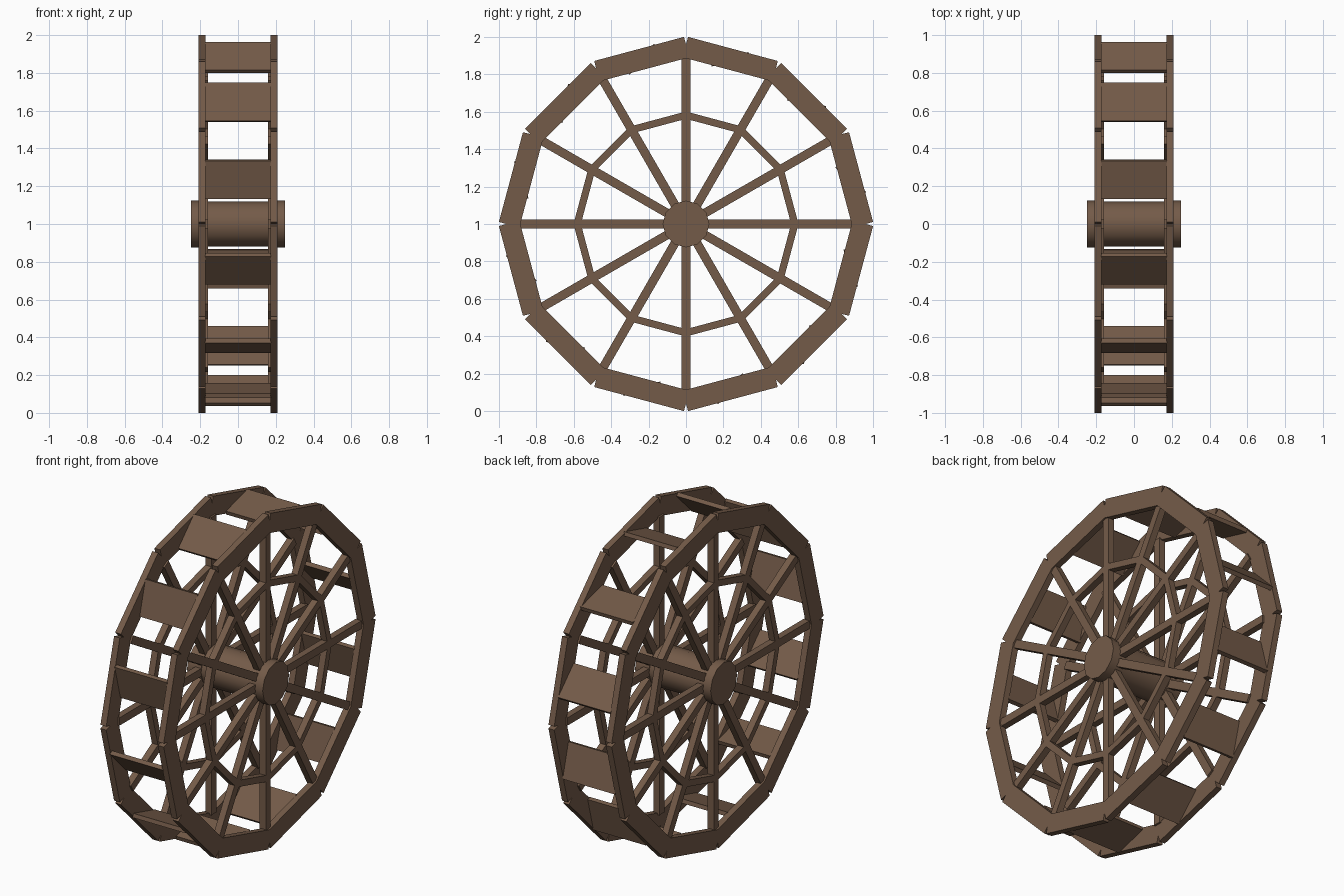
import bpy, bmesh, math
from mathutils import Matrix, Vector

cube = bpy.data.objects.get("Cube")
if cube:
    bpy.data.objects.remove(cube, do_unlink=True)

wood = bpy.data.materials.new("brown_wood")
wood.use_nodes = True
color = (0.175, 0.105, 0.066, 1)
wood.diffuse_color = color
bsdf = wood.node_tree.nodes["Principled BSDF"]
bsdf.inputs["Base Color"].default_value = color
bsdf.inputs["Roughness"].default_value = 0.8

SIDES = 12
STEP = math.tau / SIDES
CENTRE = Matrix.Translation((0, 0, 1))


def finish(name, bm):
    mesh = bpy.data.meshes.new(name)
    bm.to_mesh(mesh)
    bm.free()
    mesh.materials.append(wood)
    obj = bpy.data.objects.new(name, mesh)
    bpy.context.collection.objects.link(obj)
    return obj


def radial_boards(name, size, offset, tilt=0.0, start=0.0, count=SIDES):
    """Copies of one box, spun around the axle."""
    bm = bmesh.new()
    for i in range(count):
        place = (CENTRE @ Matrix.Rotation(start + i * STEP, 4, 'X')
                 @ Matrix.Translation(offset) @ Matrix.Rotation(tilt, 4, 'X'))
        bmesh.ops.create_cube(bm, size=1, matrix=place @ Matrix.Diagonal(Vector((*size, 1))))
    return finish(name, bm)


def drum(name, radius, length, x):
    bm = bmesh.new()
    bmesh.ops.create_cone(bm, cap_ends=True, segments=SIDES, radius1=radius, radius2=radius,
                          depth=length,
                          matrix=Matrix.Translation((x, 0, 1)) @ Matrix.Rotation(math.pi / 2, 4, 'Y'))
    obj = finish(name, bm)
    bpy.ops.object.select_all(action='DESELECT')
    obj.select_set(True)
    bpy.context.view_layer.objects.active = obj
    bpy.ops.object.shade_smooth_by_angle(angle=math.radians(40))


# Two matching side frames: rim boards, spokes, brace ring and hub cap
for side, s in (("left", 1), ("right", -1)):
    radial_boards(side + "_rim", (0.038, 0.497, 0.113), (s * 0.19, 0, 0.9125), start=STEP / 2)
    radial_boards(side + "_spokes", (0.04, 0.047, 1.78), (s * 0.18, 0, 0), count=SIDES // 2)
    radial_boards(side + "_brace_ring", (0.04, 0.306, 0.038), (s * 0.18, 0, 0.562), start=STEP / 2)
    drum(side + "_hub_cap", 0.125, 0.09, s * 0.205)

# Axle between the frames
drum("axle", 0.12, 0.33, 0)

# Slanted paddles between the rims
radial_boards("paddles", (0.35, 0.21, 0.024), (0, -0.2365, 0.881), tilt=math.pi / 4)
